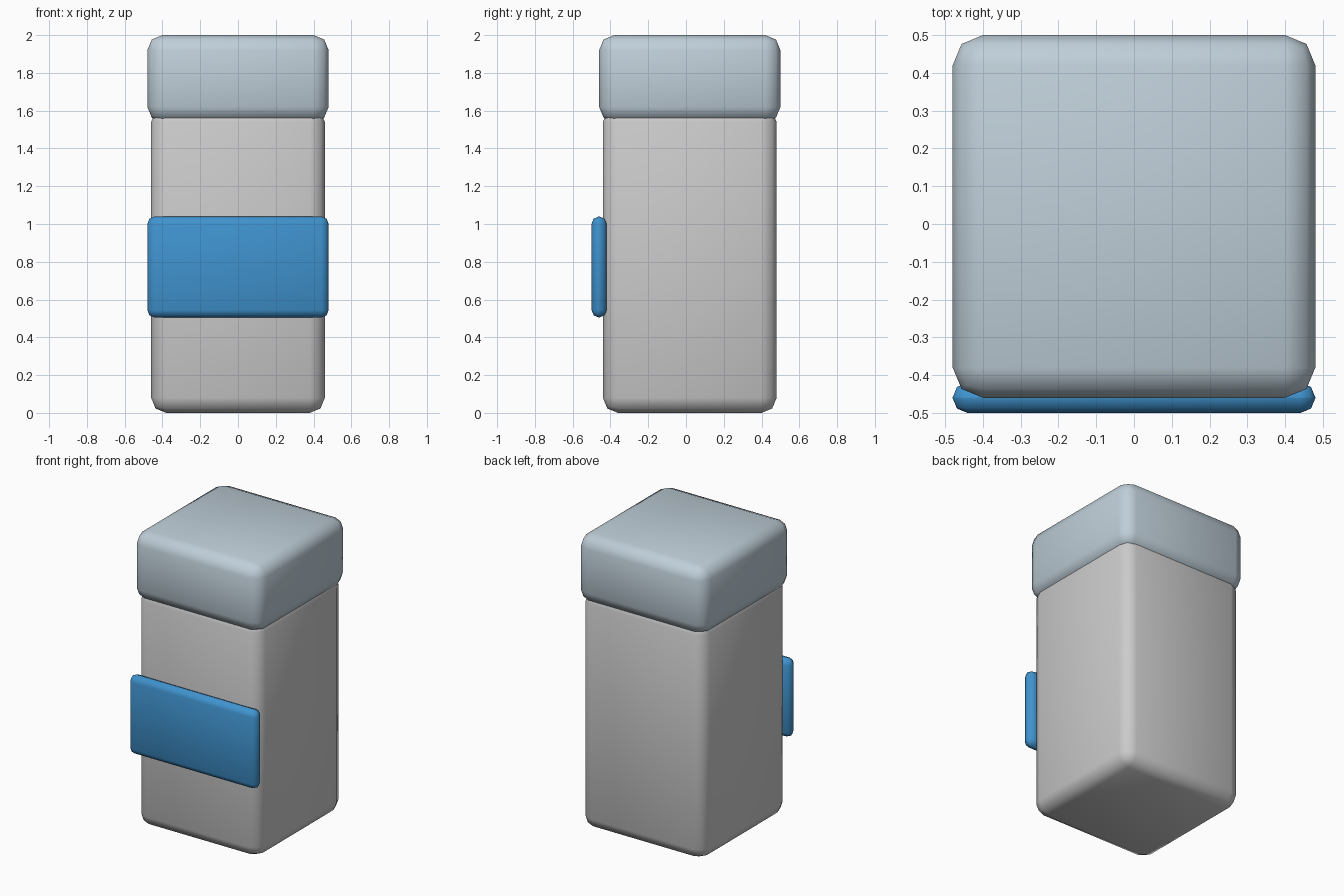
import bpy
from math import radians

if "Cube" in bpy.data.objects:
    bpy.data.objects.remove(bpy.data.objects["Cube"])


def rounded_box(name, lo, hi, bevel, color=None):
    """Box between two corners with two-segment rounded edges."""
    centre = [(a + b) / 2 for a, b in zip(lo, hi)]
    bpy.ops.mesh.primitive_cube_add(size=1, location=centre)
    obj = bpy.context.object
    obj.name = name
    obj.scale = [b - a for a, b in zip(lo, hi)]
    bpy.ops.object.transform_apply(location=False, rotation=False, scale=True)
    mod = obj.modifiers.new("rounding", 'BEVEL')
    mod.width = bevel
    mod.segments = 2
    mod.limit_method = 'ANGLE'
    mod.angle_limit = radians(30)
    bpy.ops.object.modifier_apply(modifier=mod.name)
    bpy.ops.object.shade_smooth()
    if color:
        mat = bpy.data.materials.new(name + "_colour")
        mat.diffuse_color = (*color, 1)
        mat.use_nodes = True
        mat.node_tree.nodes["Principled BSDF"].inputs["Base Color"].default_value = mat.diffuse_color
        obj.data.materials.append(mat)
    return obj


# Container body, its top tucked inside the lid
rounded_box("body", (-0.46, -0.44, 0), (0.46, 0.48, 1.62), 0.08)

# Slightly wider lid
rounded_box("lid", (-0.48, -0.46, 1.54), (0.48, 0.50, 2.0), 0.08, (0.52, 0.62, 0.69))

# Blue label panel on the front
rounded_box("front_label", (-0.48, -0.50, 0.505), (0.48, -0.42, 1.04), 0.039, (0.05, 0.29, 0.62))
